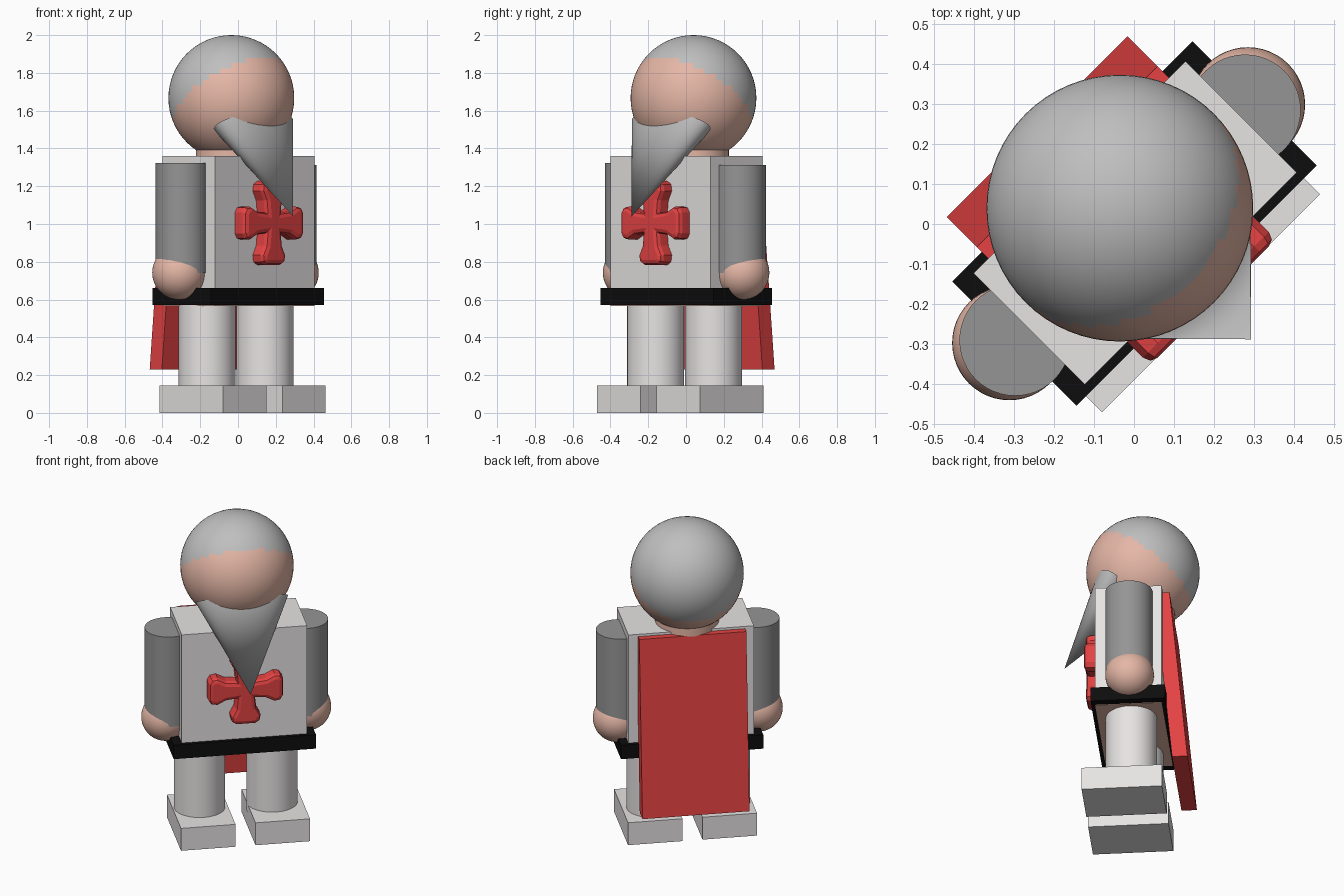
import bpy, bmesh, math
from mathutils import Matrix, Vector

if "Cube" in bpy.data.objects:
    bpy.data.objects.remove(bpy.data.objects["Cube"])

# The figure is built facing -y, then every part is turned 45 degrees
TURN = Matrix.Rotation(math.radians(45), 4, 'Z')


def material(name, rgb):
    m = bpy.data.materials.new(name)
    m.diffuse_color = (*rgb, 1)
    m.use_nodes = True
    m.node_tree.nodes["Principled BSDF"].inputs["Base Color"].default_value = m.diffuse_color
    return m


WHITE = material("white_cloth", (0.80, 0.77, 0.77))
HAIR = material("hair_grey", (0.52, 0.52, 0.52))
SLEEVE = material("sleeve_grey", (0.30, 0.30, 0.30))
SKIN = material("skin", (0.78, 0.47, 0.38))
RED = material("red_cloth", (0.78, 0.055, 0.055))
BLACK = material("black_leather", (0.004, 0.004, 0.004))


def finish(name, bm, mats, smooth=False):
    bmesh.ops.recalc_face_normals(bm, faces=bm.faces[:])
    bm.transform(TURN)
    me = bpy.data.meshes.new(name)
    bm.to_mesh(me)
    bm.free()
    for m in mats:
        me.materials.append(m)
    ob = bpy.data.objects.new(name, me)
    bpy.context.scene.collection.objects.link(ob)
    if smooth:
        bpy.ops.object.select_all(action='DESELECT')
        ob.select_set(True)
        bpy.context.view_layer.objects.active = ob
        bpy.ops.object.shade_smooth_by_angle(angle=math.radians(35))
    return ob


def box(name, lo, hi, mat):
    lo, hi = Vector(lo), Vector(hi)
    bm = bmesh.new()
    bmesh.ops.create_cube(bm, size=1, matrix=Matrix.Translation((lo + hi) / 2)
                          @ Matrix.Diagonal((*(hi - lo), 1)))
    return finish(name, bm, [mat])


def cylinder(name, x, y, r, z0, z1, mat):
    bm = bmesh.new()
    bmesh.ops.create_cone(bm, cap_ends=True, segments=48, radius1=r, radius2=r,
                          depth=z1 - z0,
                          matrix=Matrix.Translation((x, y, (z0 + z1) / 2)))
    return finish(name, bm, [mat], True)


def ball(name, centre, r, mats, u=64, v=32, rule=None):
    bm = bmesh.new()
    bmesh.ops.create_uvsphere(bm, u_segments=u, v_segments=v, radius=r)
    if rule:
        for f in bm.faces:
            f.material_index = rule(f.calc_center_median())
    bm.transform(Matrix.Translation(centre))
    return finish(name, bm, mats, True)


# Body
box("torso", (-0.37, -0.196, 0.64), (0.378, 0.196, 1.36), WHITE)
box("hips", (-0.37, -0.196, 0.567), (0.378, 0.196, 0.65), SKIN)
box("belt", (-0.422, -0.219, 0.57), (0.426, 0.219, 0.66), BLACK)
cylinder("neck", 0.003, 0.053, 0.187, 1.34, 1.42, SKIN)

# Head: the hair line is a plane sloping down toward the back
ball("head", (0.003, 0.053, 1.667), 0.333, [SKIN, HAIR],
     rule=lambda c: 1 if c.z > 0.02 - 0.77 * c.y else 0)

# Arms, hands, legs and feet
for side, s, arm_x, hand_x, leg_x in (("left", -1, -0.415, -0.430, -0.229),
                                      ("right", 1, 0.397, 0.412, 0.203)):
    cylinder(side + "_arm", arm_x, 0.005, 0.139, 0.74,
             1.322 if s < 0 else 1.312, SLEEVE)
    ball(side + "_hand", (hand_x, 0.010, 0.742), 0.143, [SKIN], 48, 24)
    cylinder(side + "_leg", leg_x, 0.002, 0.151, 0.10, 0.60, WHITE)
    fx = -0.004 + s * 0.222
    box(side + "_foot", (fx - 0.1625, -0.276, 0), (fx + 0.1625, 0.198, 0.145), WHITE)

# Beard: flattened cone, tip pointing down and forward
tip = Vector((0.003, -0.41, 1.04))
axis = Vector((0, 0.521, 0.854))
across = Vector((0, 0.854, -0.521))
length, half_w, half_d = 0.57, 0.276, 0.125
bm = bmesh.new()
rim = []
for i in range(48):
    a = 2 * math.pi * i / 48
    rim.append(bm.verts.new(tip + axis * length + across * half_d * math.sin(a)
                            + Vector((half_w * math.cos(a), 0, 0))))
apex = bm.verts.new(tip)
bm.faces.new(rim)
for i in range(48):
    bm.faces.new((rim[i], rim[(i + 1) % 48], apex))
finish("beard", bm, [HAIR], True)

# Chest cross: flared arms with bevelled edges
quarter = [(-0.055, 0.055), (-0.062, 0.12), (-0.088, 0.17), (-0.082, 0.205),
           (-0.055, 0.222), (0.055, 0.222), (0.082, 0.205), (0.088, 0.17),
           (0.062, 0.12)]
bm = bmesh.new()
verts = []
for k in range(4):
    rot = Matrix.Rotation(-k * math.pi / 2, 2)
    for p in quarter:
        q = rot @ Vector(p)
        verts.append(bm.verts.new((q.x + 0.002, -0.19, q.y + 1.005)))
face = bm.faces.new(verts)
front = bmesh.ops.extrude_face_region(bm, geom=[face])
moved = [g for g in front["geom"] if isinstance(g, bmesh.types.BMVert)]
bmesh.ops.translate(bm, verts=moved, vec=(0, -0.088, 0))
edges = [e for e in bm.edges if all(v.co.y < -0.25 for v in e.verts)]
bmesh.ops.bevel(bm, geom=edges, offset=0.026, segments=2, profile=0.5,
                affect='EDGES')
finish("chest_cross", bm, [RED])

# Cape: slab leaning outward toward the hem
bm = bmesh.new()
side_profile = [(0.252, 0.23), (0.343, 0.23), (0.237, 1.345), (0.146, 1.345)]
face = bm.faces.new([bm.verts.new((-0.318, y, z)) for y, z in side_profile])
ext = bmesh.ops.extrude_face_region(bm, geom=[face])
bmesh.ops.translate(bm, vec=(0.638, 0, 0),
                    verts=[g for g in ext["geom"] if isinstance(g, bmesh.types.BMVert)])
finish("cape", bm, [RED])
